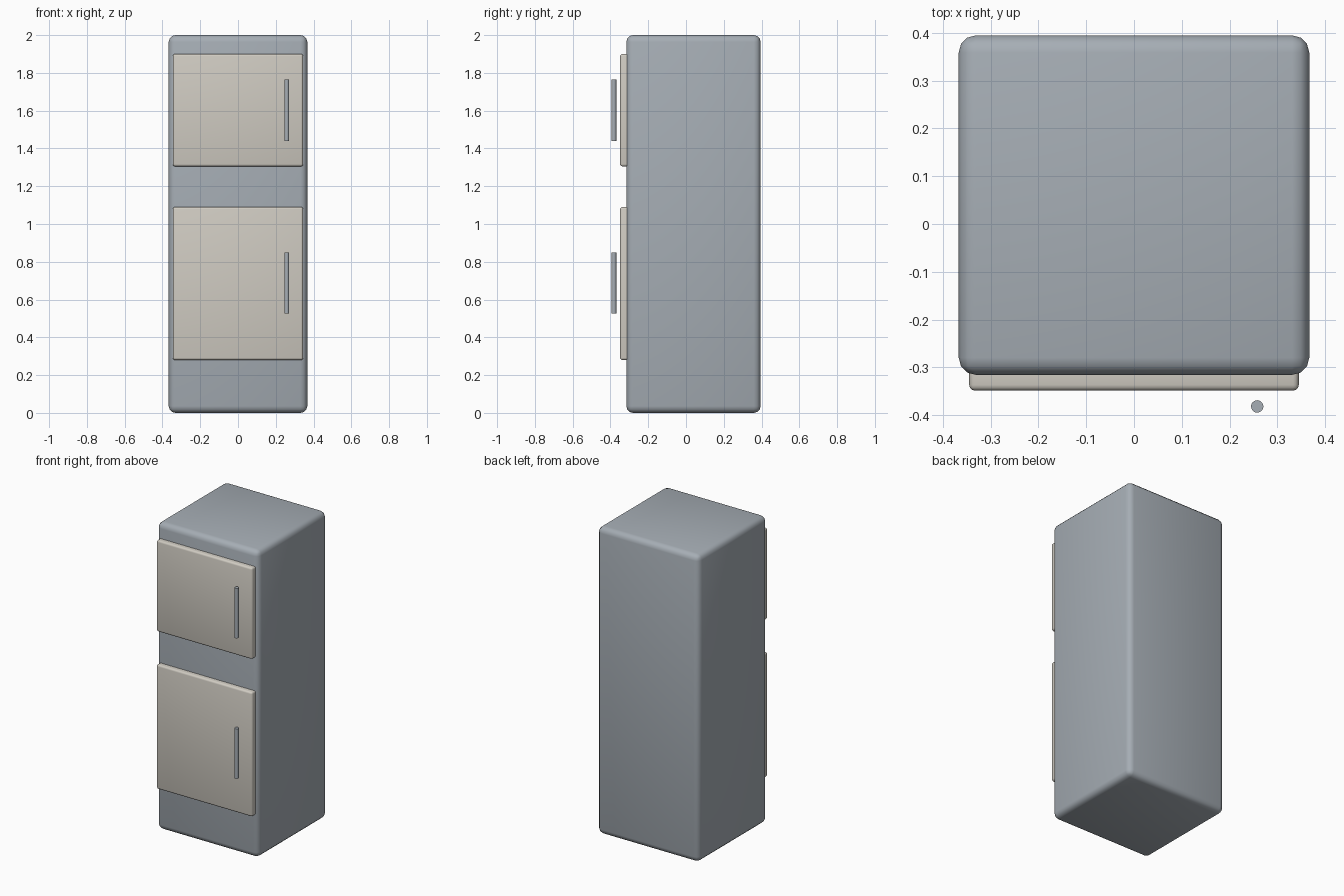
import bpy
from math import radians

if "Cube" in bpy.data.objects:
    bpy.data.objects.remove(bpy.data.objects["Cube"], do_unlink=True)


def make_material(name, rgb):
    mat = bpy.data.materials.new(name)
    mat.use_nodes = True
    color = (*rgb, 1)
    mat.diffuse_color = color
    mat.node_tree.nodes["Principled BSDF"].inputs["Base Color"].default_value = color
    return mat


grey = make_material("cool grey", (0.38, 0.42, 0.46))
cream = make_material("warm cream", (0.63, 0.60, 0.54))
steel = make_material("handle steel", (0.38, 0.42, 0.46))


def rounded_box(name, low, high, bevel, mat):
    """Box between two corners with rounded, smooth edges."""
    centre = [(a + b) / 2 for a, b in zip(low, high)]
    bpy.ops.mesh.primitive_cube_add(size=1, location=centre)
    obj = bpy.context.object
    obj.name = name
    obj.scale = [b - a for a, b in zip(low, high)]
    bpy.ops.object.transform_apply(location=False, rotation=False, scale=True)
    mod = obj.modifiers.new("rounded edges", "BEVEL")
    mod.width = bevel
    mod.segments = 3
    bpy.ops.object.modifier_apply(modifier=mod.name)
    bpy.ops.object.shade_smooth_by_angle(angle=radians(40))
    obj.data.materials.append(mat)
    return obj


def handle(name, bottom, top):
    """Upright round bar standing just off the door."""
    bpy.ops.mesh.primitive_cylinder_add(
        vertices=16, radius=0.013, depth=top - bottom,
        location=(0.258, -0.382, (bottom + top) / 2))
    obj = bpy.context.object
    obj.name = name
    bpy.ops.object.shade_smooth_by_angle(angle=radians(40))
    obj.data.materials.append(steel)


# Cabinet
rounded_box("cabinet", (-0.367, -0.316, 0), (0.367, 0.395, 2), 0.036, grey)

# Doors, each with its handle
for part, bottom, top, grip_low, grip_high in (
        ("lower", 0.28, 1.09, 0.525, 0.85),
        ("upper", 1.305, 1.90, 1.44, 1.765)):
    rounded_box(part + "_door", (-0.345, -0.349, bottom),
                (0.345, -0.28, top), 0.012, cream)
    handle(part + "_handle", grip_low, grip_high)
